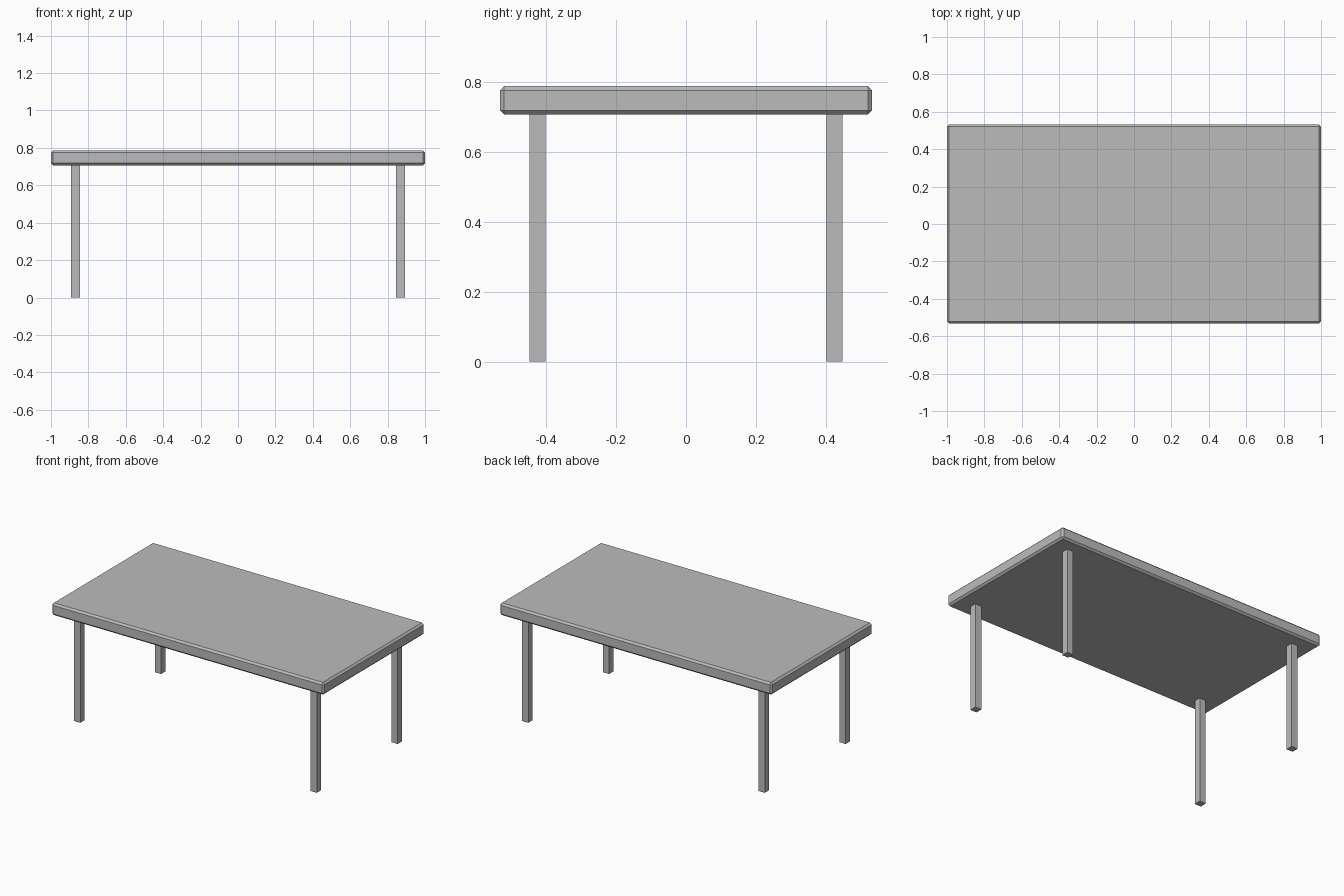
import bpy

cube = bpy.data.objects.get("Cube")
if cube:
    bpy.data.objects.remove(cube, do_unlink=True)

# Single flat grey
grey = bpy.data.materials.new("plain_grey")
grey.use_nodes = True
colour = (0.5, 0.5, 0.5, 1)
grey.diffuse_color = colour
grey.node_tree.nodes["Principled BSDF"].inputs["Base Color"].default_value = colour


def box(name, centre, size):
    bpy.ops.mesh.primitive_cube_add(size=1, location=centre)
    ob = bpy.context.object
    ob.name = name
    ob.scale = size
    bpy.ops.object.transform_apply(location=False, rotation=False, scale=True)
    ob.data.materials.append(grey)
    return ob


TOP, UNDER = 0.787, 0.706
LEG = 0.046

# Table top with a narrow chamfer on every edge
top = box("table_top", (0, 0, (TOP + UNDER) / 2), (2, 1.064, TOP - UNDER))
chamfer = top.modifiers.new("chamfer", "BEVEL")
chamfer.width = 0.012
chamfer.segments = 1

# Four square legs set in from the corners
for side, x in (("left", 0.869), ("right", -0.869)):
    for end, y in (("front", -0.424), ("back", 0.424)):
        box(f"{end}_{side}_leg", (x, y, UNDER / 2), (LEG, LEG, UNDER))
